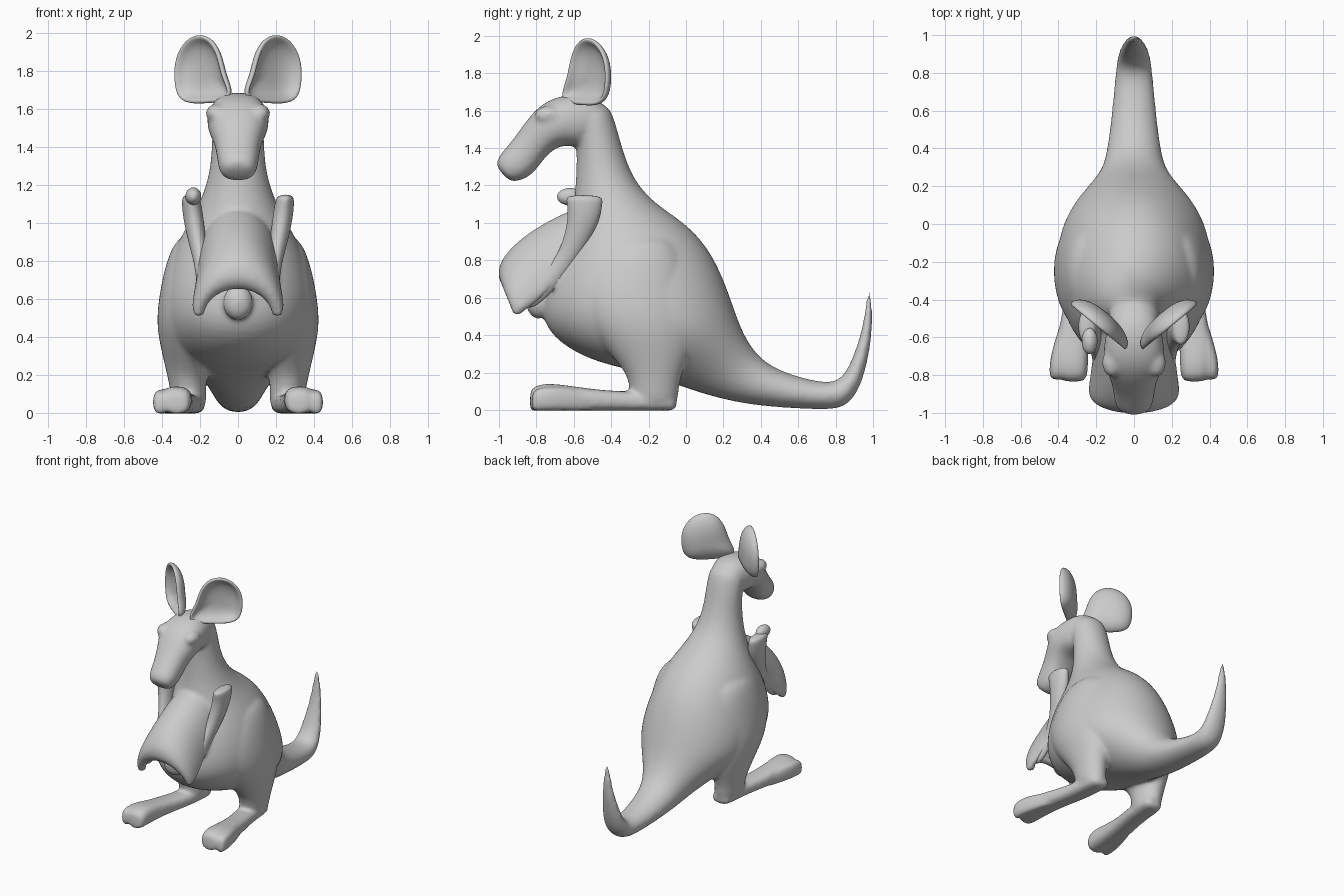
import bpy, bmesh
from math import sin, cos, pi, copysign
from mathutils import Vector


def finish(name, bm, mirror=False, thick=0):
    bmesh.ops.recalc_face_normals(bm, faces=bm.faces)
    me = bpy.data.meshes.new(name)
    bm.to_mesh(me)
    bm.free()
    ob = bpy.data.objects.new(name, me)
    bpy.context.collection.objects.link(ob)
    if thick:
        so = ob.modifiers.new("Thickness", 'SOLIDIFY')
        so.thickness, so.offset = thick, 0
    sub = ob.modifiers.new("Smooth", 'SUBSURF')
    sub.levels = sub.render_levels = 2
    if mirror:
        ob.modifiers.new("Mirror", 'MIRROR').use_mirror_merge = False
    for p in me.polygons:
        p.use_smooth = True
    return ob


def skin(bm, rows, closed=True):
    n = len(rows[0])
    for a, b in zip(rows, rows[1:]):
        for i in range(n if closed else n - 1):
            j = (i + 1) % n
            bm.faces.new((a[i], a[j], b[j], b[i]))


def loft(name, rings, mirror=False, power=1.0, n=16):
    """Each ring: upper (y, z), lower (y, z), centre x, half width."""
    bm = bmesh.new()
    rows = []
    for y1, z1, y2, z2, cx, w in rings:
        row = []
        for i in range(n):
            c, s = cos(2 * pi * i / n), sin(2 * pi * i / n)
            c, s = (copysign(abs(v) ** power, v) for v in (c, s))
            row.append(bm.verts.new((cx + w * c,
                                     (y1 + y2) / 2 + s * (y1 - y2) / 2,
                                     (z1 + z2) / 2 + s * (z1 - z2) / 2)))
        rows.append(row)
    skin(bm, rows)
    bm.faces.new(rows[0])
    bm.faces.new(rows[-1])
    return finish(name, bm, mirror)


def blob(name, loc, size, mirror=False):
    bm = bmesh.new()
    bmesh.ops.create_icosphere(bm, subdivisions=2, radius=1)
    for v in bm.verts:
        v.co = Vector(v.co[i] * size[i] + loc[i] for i in range(3))
    return finish(name, bm, mirror)


# Neck, torso and tail in one continuous loft
body = loft("body", [
    (-.43, 1.66, -.64, 1.58, 0, .13), (-.385, 1.57, -.60, 1.48, 0, .138),
    (-.355, 1.46, -.585, 1.38, 0, .14),
    (-.32, 1.34, -.59, 1.25, 0, .147), (-.265, 1.215, -.60, 1.10, 0, .18),
    (-.155, 1.10, -.65, .90, 0, .255), (.01, 1.00, -.75, .72, 0, .34),
    (.13, .87, -.80, .49, 0, .40), (.205, .72, -.69, .35, 0, .425),
    (.26, .56, -.50, .255, 0, .41), (.30, .44, -.33, .22, 0, .345),
    (.35, .34, -.10, .15, 0, .245), (.42, .26, .08, .085, 0, .172),
    (.52, .205, .30, .03, 0, .14), (.65, .165, .52, .01, 0, .12),
    (.76, .145, .72, .0, 0, .105), (.83, .165, .86, .005, 0, .095),
    (.88, .25, .94, .13, 0, .083), (.92, .36, .98, .30, 0, .06),
    (.95, .47, 1.0, .45, 0, .04), (.97, .64, .99, .64, 0, .015)])

# Head from skull to nose
head = loft("head", [
    (-.41, 1.60, -.46, 1.48, 0, .09), (-.48, 1.685, -.55, 1.40, 0, .14),
    (-.64, 1.695, -.62, 1.41, 0, .16), (-.77, 1.645, -.68, 1.41, 0, .17),
    (-.85, 1.555, -.745, 1.36, 0, .135), (-.915, 1.46, -.79, 1.295, 0, .115),
    (-.97, 1.395, -.84, 1.24, 0, .11), (-1.015, 1.34, -.92, 1.215, 0, .095),
    (-1.01, 1.29, -.95, 1.23, 0, .06)], power=.85)
brow = blob("brow", (.115, -.735, 1.575), (.058, .08, .055), True)

# Cupped ears, facing forward and outward
outline = [(.03, 1.67), (.08, 1.77), (.10, 1.88), (.14, 1.965), (.205, 1.995),
           (.28, 1.965), (.335, 1.87), (.34, 1.75), (.32, 1.65), (.25, 1.63),
           (.17, 1.635), (.09, 1.64)]
bm = bmesh.new()
rows = []
for scale, depth in ((1, 0), (.85, .045), (.5, .07), (.15, .075)):
    rows.append([bm.verts.new((.205 + (x - .205) * scale - depth * .63,
                               -.535 + (x - .205) * .82 * scale + depth * .77,
                               1.78 + (z - 1.78) * scale)) for x, z in outline])
skin(bm, rows)
bm.faces.new(rows[-1])
finish("ear", bm, True, .03)

# Chest pouch: arched hood, lip first and then back to the chest
bm = bmesh.new()
rows = []
# top y, top z, side y, side z, half width at the bottom
for ty, tz, sy, sz, w in ((-.92, .66, -.87, .51, .185), (-.985, .70, -.91, .50, .215),
                          (-.975, .79, -.88, .51, .225), (-.86, .905, -.76, .60, .20),
                          (-.72, .99, -.64, .72, .19), (-.55, 1.07, -.46, .88, .17)):
    row = []
    for i in range(13):
        a = pi * i / 12
        s = sin(a)
        row.append(bm.verts.new((w * cos(a), sy + (ty - sy) * s, sz + (tz - sz) * s)))
    rows.append(row)
skin(bm, rows, closed=False)
hood = finish("pouch_hood", bm, False, .06)
tongue = blob("pouch_tongue", (0, -.79, .58), (.085, .07, .10))

# Arms hanging down along the pouch
loft("arm", [
    (-.44, 1.15, -.645, 1.15, .25, .043), (-.445, 1.10, -.64, 1.11, .245, .052),
    (-.46, 1.01, -.63, 1.04, .235, .055), (-.53, .87, -.65, .93, .215, .048),
    (-.61, .76, -.69, .82, .195, .035), (-.71, .63, -.79, .70, .185, .03),
    (-.83, .525, -.91, .57, .19, .03)], True)
blob("raised_paw", (-.235, -.62, 1.14), (.045, .075, .05))

# Thighs, lower legs and long feet turned outward
leg = loft("leg", [
    (-.04, 0, -.30, 0, .25, .085), (-.04, .10, -.30, .10, .26, .095),
    (-.02, .20, -.32, .20, .27, .105), (.04, .32, -.43, .32, .26, .145),
    (.06, .47, -.56, .47, .25, .187), (.03, .65, -.60, .65, .23, .185),
    (0, .82, -.52, .82, .21, .165), (-.08, .95, -.42, .95, .19, .12)], True)


def foot_part(name, stations, power):
    return loft(name, [(y, h, y, -.005, cx, w) for y, h, cx, w in stations], True, power)


foot = foot_part("foot", [
    (-.835, .09, .32, .045), (-.82, .125, .32, .072), (-.75, .147, .325, .084),
    (-.62, .13, .325, .085), (-.45, .105, .30, .08), (-.30, .10, .265, .08),
    (-.12, .09, .25, .08), (-.045, .08, .245, .07)], .72)
toe = foot_part("outer_toe", [
    (-.825, .08, .41, .025), (-.81, .115, .41, .04), (-.72, .13, .405, .043),
    (-.60, .115, .375, .04), (-.45, .08, .335, .03)], .75)

# Fuse the flesh parts into one smoothly blended skin
bpy.ops.object.select_all(action='DESELECT')
for ob in (body, head, brow, hood, tongue, leg, foot, toe):
    ob.select_set(True)
bpy.context.view_layer.objects.active = body
bpy.ops.object.convert(target='MESH')
bpy.ops.object.join()
body = bpy.context.view_layer.objects.active
body.name = "body_head_and_legs"
rm = body.modifiers.new("Fuse", 'REMESH')
rm.mode, rm.voxel_size, rm.use_smooth_shade = 'VOXEL', .014, True
sm = body.modifiers.new("Blend", 'SMOOTH')
sm.factor, sm.iterations = .5, 6
